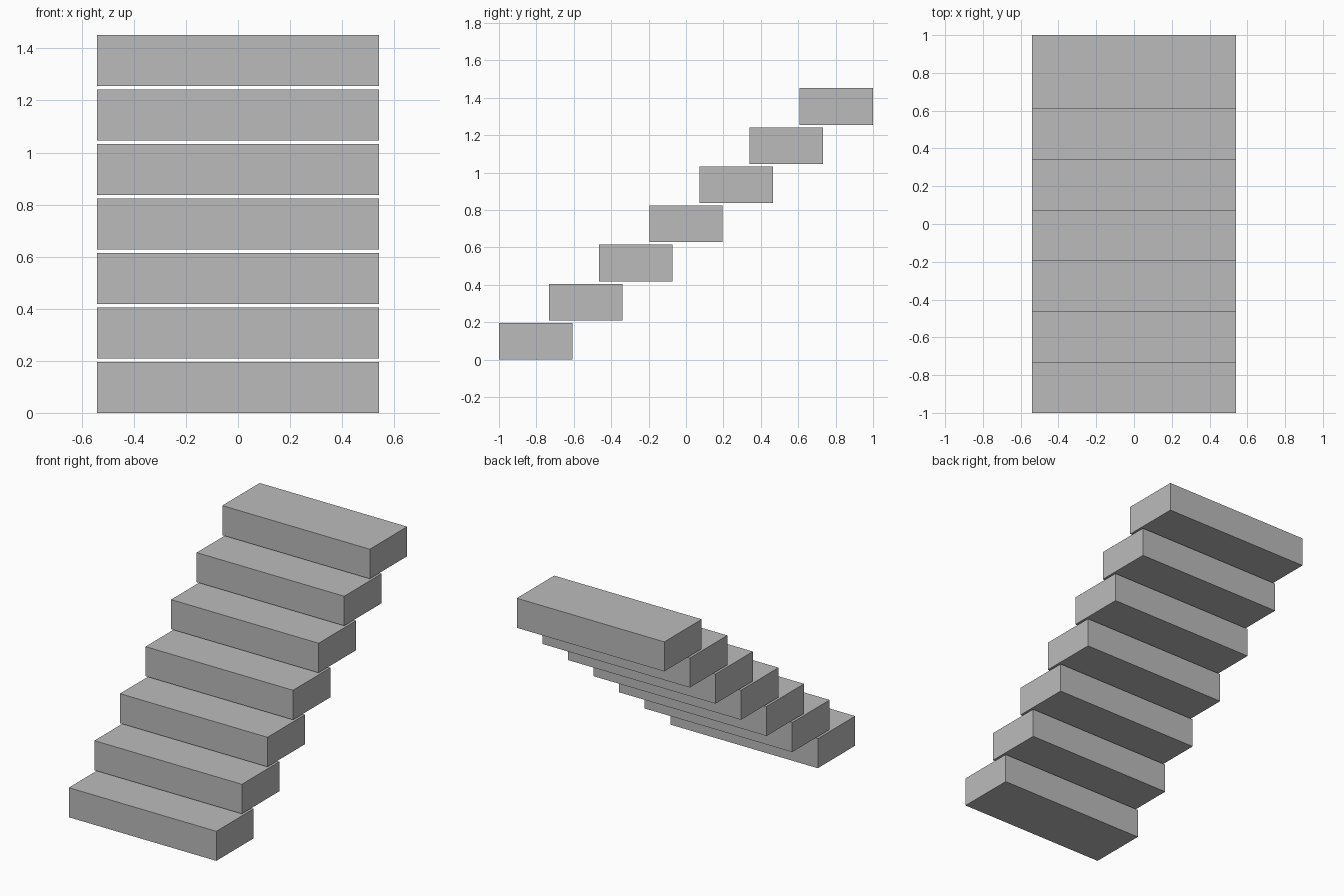
import bpy

if "Cube" in bpy.data.objects:
    bpy.data.objects.remove(bpy.data.objects["Cube"])

COUNT = 7
WIDTH, DEPTH, HEIGHT = 1.082, 0.392, 0.196
RUN = (2.0 - DEPTH) / (COUNT - 1)
RISE = (1.452 - HEIGHT) / (COUNT - 1)

grey = bpy.data.materials.new("stone_grey")
grey.diffuse_color = (0.5, 0.5, 0.5, 1)
grey.use_nodes = True
grey.node_tree.nodes["Principled BSDF"].inputs["Base Color"].default_value = grey.diffuse_color


def add_step(i):
    """One floating block tread of the staircase."""
    y = -1.0 + DEPTH / 2 + i * RUN
    z = HEIGHT / 2 + i * RISE
    bpy.ops.mesh.primitive_cube_add(size=1, location=(0, y, z))
    step = bpy.context.object
    step.name = f"step_{i + 1}"
    step.scale = (WIDTH, DEPTH, HEIGHT)
    bpy.ops.object.transform_apply(location=False, rotation=False, scale=True)
    step.data.materials.append(grey)


# Straight flight of steps rising to the back
for i in range(COUNT):
    add_step(i)
